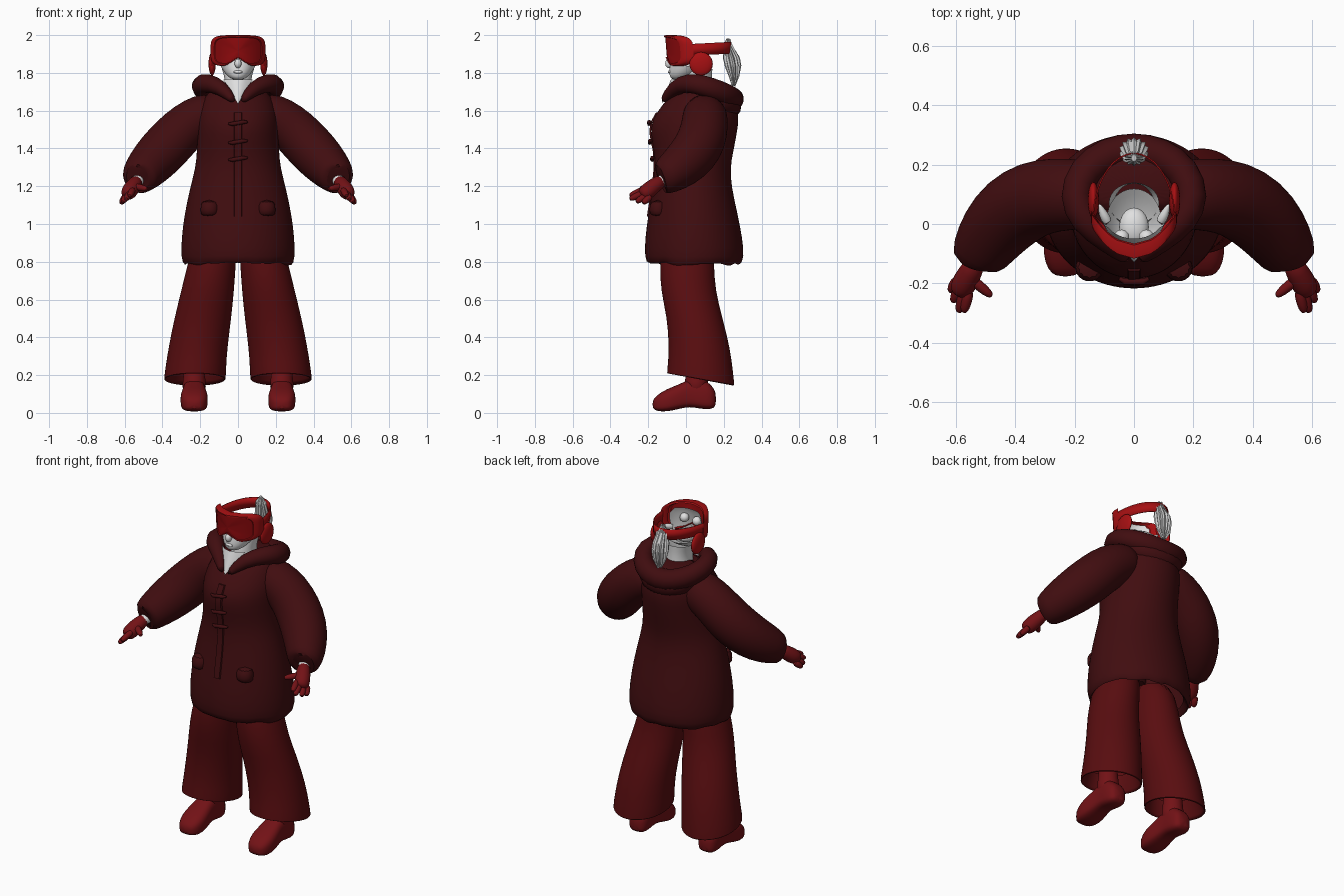
import bpy, bmesh, random
from math import sin, cos, pi
from mathutils import Vector as V

random.seed(3)
cube = bpy.data.objects.get("Cube")
if cube:
    bpy.data.objects.remove(cube)


def material(name, r, g, b):
    m = bpy.data.materials.new(name)
    m.use_nodes = True
    m.diffuse_color = (r, g, b, 1)
    m.node_tree.nodes["Principled BSDF"].inputs["Base Color"].default_value = (r, g, b, 1)
    return m


COAT = material("dark maroon", .052, .004, .005)
PANTS = material("deep red", .098, .004, .005)
LEATHER = material("glove red", .17, .006, .008)
FRAME = material("goggle red", .38, .005, .006)
LENS = material("lens red", .28, .003, .004)
SKIN = material("pale skin", .75, .75, .75)
HAIR = material("pale hair", .6, .6, .6)


def finish(name, bm, mats, smooth=True, sub=1, mirror=False):
    bmesh.ops.recalc_face_normals(bm, faces=bm.faces)
    me = bpy.data.meshes.new(name)
    bm.to_mesh(me)
    bm.free()
    for m in mats:
        me.materials.append(m)
    ob = bpy.data.objects.new(name, me)
    bpy.context.collection.objects.link(ob)
    if mirror:
        ob.modifiers.new("mirror", 'MIRROR').use_mirror_merge = False
    if sub:
        s = ob.modifiers.new("subdivision", 'SUBSURF')
        s.levels = s.render_levels = sub
    if smooth:
        bpy.ops.object.select_all(action='DESELECT')
        bpy.context.view_layer.objects.active = ob
        ob.select_set(True)
        bpy.ops.object.shade_smooth_by_angle(angle=.9)
    return ob


def skin_rings(bm, rings, closed=True, caps=(True, True)):
    vs = [[bm.verts.new(p) for p in r] for r in rings]
    n = len(vs[0])
    for a, b in zip(vs, vs[1:]):
        for i in range(n if closed else n - 1):
            j = (i + 1) % n
            bm.faces.new((a[i], a[j], b[j], b[i]))
    if caps[0]:
        bm.faces.new(vs[0])
    if caps[1]:
        bm.faces.new(vs[-1])


def loft(name, rings, mat, closed=True, caps=(True, True), **kw):
    bm = bmesh.new()
    skin_rings(bm, rings, closed, caps)
    return finish(name, bm, [mat], **kw)


def level(z, x0, x1, y0, y1, n=32, tilt=0):
    """Horizontal oval between the given limits; tilt lowers the back."""
    cx, cy, rx, ry = (x0 + x1) / 2, (y0 + y1) / 2, (x1 - x0) / 2, (y1 - y0) / 2
    return [V((cx + rx * cos(2 * pi * i / n), cy + ry * sin(2 * pi * i / n),
               z - tilt * sin(2 * pi * i / n))) for i in range(n)]


def tube_rings(path, n=16):
    pts = [V(p[:3]) for p in path]
    out = []
    for i, p in enumerate(pts):
        t = (pts[min(i + 1, len(pts) - 1)] - pts[max(i - 1, 0)]).normalized()
        u = t.cross(V((0, 0, 1))).normalized()
        w = u.cross(t)
        out.append([p + path[i][3] * (u * cos(2 * pi * k / n) + w * sin(2 * pi * k / n))
                    for k in range(n)])
    return out


def ball(name, centre, size, mat, mirror=False):
    bm = bmesh.new()
    bmesh.ops.create_uvsphere(bm, u_segments=20, v_segments=12, radius=1)
    for v in bm.verts:
        v.co = V(centre) + V([a * b for a, b in zip(v.co, size)])
    return finish(name, bm, [mat], sub=0, mirror=mirror)


# Coat body: height, half width, front, back
BODY = [(.83, .26, -.17, .26), (.775, .285, -.2, .285), (.82, .303, -.22, .31),
        (.92, .3, -.218, .3), (1.05, .285, -.2, .275), (1.2, .252, -.175, .24),
        (1.3, .225, -.165, .235), (1.38, .218, -.168, .25), (1.48, .215, -.19, .27),
        (1.55, .215, -.18, .28), (1.61, .205, -.14, .275), (1.67, .18, -.095, .25),
        (1.72, .14, -.04, .21)]
rings = [level(z, -w, w, f, b, 40) for z, w, f, b in BODY]
for p in rings[1]:
    p.z += random.uniform(-.02, .012)
loft("coat_body", rings, COAT, caps=(False, True))


def front_y(z):
    for a, b in zip(BODY[2:], BODY[3:]):
        if a[0] <= z <= b[0]:
            return a[2] + (b[2] - a[2]) * (z - a[0]) / (b[0] - a[0])


# Coat front: placket and toggles
strip = [(1.04 + .05 * i) for i in range(12)]
loft("coat_placket", [[V((x, front_y(z) - d, z)) for x, d in
                       ((-.022, -.004), (-.018, .006), (.018, .006), (.022, -.004))]
                      for z in strip], COAT, sub=0)
for z in (1.34, 1.43, 1.53):
    y = front_y(z) - .012
    loft("coat_toggle", tube_rings([(-.05, y + .01, z, .006), (-.03, y, z, .011),
                                    (.03, y, z + .01, .011), (.05, y + .01, z + .01, .006)], 8),
         COAT, sub=0)
loft("pocket_flap", [level(z, .1, .2, -.19 - d, -.1, 12) for z, d in
                     ((1.04, 0), (1.07, .008), (1.13, 0))], COAT, mirror=True)

# Hood lying round the neck
half = [(.018, -.128, 1.645, .018), (.085, -.06, 1.725, .042), (.17, .01, 1.75, .052),
        (.205, .09, 1.735, .056), (.17, .18, 1.7, .06), (.09, .235, 1.67, .062)]
path = half + [(0, .25, 1.655, .064)] + [(-x, y, z, r) for x, y, z, r in reversed(half)]
loft("hood_roll", tube_rings(path), COAT)
loft("hood_drape", [level(1.56, -.12, .12, .1, .285), level(1.63, -.19, .19, .02, .3),
                    level(1.7, -.2, .2, .02, .27), level(1.73, -.15, .15, .04, .2)], COAT)

# Sleeves, with the cuff turned inward
loft("sleeves", tube_rings([(.1, .1, 1.6, .1), (.18, .1, 1.575, .12), (.265, .1, 1.525, .125),
                            (.34, .085, 1.45, .132), (.41, .045, 1.375, .132),
                            (.475, -.025, 1.305, .12), (.52, -.1, 1.255, .1),
                            (.535, -.14, 1.235, .082), (.525, -.12, 1.25, .06)], 24),
     COAT, caps=(True, False), mirror=True)
loft("forearms", tube_rings([(.47, -.02, 1.3, .035), (.53, -.12, 1.23, .033),
                             (.555, -.165, 1.21, .03)]), SKIN, mirror=True)

# Gloves: palm, four fingers and thumb in one mesh
bm = bmesh.new()
skin_rings(bm, tube_rings([(.53, -.12, 1.235, .035), (.55, -.16, 1.21, .04),
                           (.57, -.195, 1.18, .046), (.585, -.225, 1.158, .04),
                           (.59, -.238, 1.15, .022)], 12))
roots = [(.558, -.235, 1.178), (.575, -.235, 1.16), (.59, -.215, 1.148), (.6, -.192, 1.142)]
tips = [(.575, -.3, 1.148), (.592, -.3, 1.13), (.612, -.265, 1.115), (.62, -.23, 1.108)]
for a, b in list(zip(roots, tips)) + [((.55, -.185, 1.2), (.478, -.245, 1.185))]:
    a, b = V(a), V(b)
    skin_rings(bm, tube_rings([(*a.lerp(b, t), r) for t, r in
                               ((-.2, .018), (.3, .02), (.75, .018), (1, .009))], 8))
finish("gloves", bm, [LEATHER], mirror=True)

# Flared trousers: height, inner, outer, front, back, tilt
LEG = [(.95, .0, .22, -.12, .14, 0), (.78, .012, .27, -.14, .15, 0), (.65, .02, .3, -.135, .155, 0),
       (.5, .035, .338, -.1, .195, 0), (.35, .055, .368, -.092, .235, .01),
       (.24, .062, .385, -.095, .25, .025), (.165, .064, .395, -.105, .26, .033),
       (.18, .075, .383, -.09, .247, .033), (.3, .085, .35, -.07, .21, .01)]
loft("trouser_legs", [level(z, a, b, f, k, 28, t) for z, a, b, f, k, t in LEG],
     PANTS, caps=(True, False), mirror=True)

# Shoes: position along the foot, half width, bottom, top
FOOT = [(-.178, .03, .025, .065), (-.155, .06, .008, .095), (-.1, .076, .006, .128),
        (-.04, .07, .02, .15), (.02, .058, .034, .18), (.08, .062, .02, .19),
        (.135, .058, .018, .15), (.16, .035, .035, .11)]
shoe = []
for y, w, lo, hi in FOOT:
    ring = []
    for i in range(20):
        c, s = cos(2 * pi * i / 20), sin(2 * pi * i / 20)
        k = .45 if s < 0 else .8
        ring.append(V((.232 + w * abs(c) ** .7 * (1 if c > 0 else -1), y,
                       (lo + hi) / 2 + (hi - lo) / 2 * abs(s) ** k * (1 if s > 0 else -1))))
    shoe.append(ring)
loft("shoes", shoe, LEATHER, mirror=True)
loft("shoe_ankles", [level(z, .232 - r, .232 + r, .055 - r, .055 + r, 16) for z, r in
                     ((.1, .068), (.17, .062), (.22, .055), (.34, .05))], LEATHER, mirror=True)

# Head shell, left open at the upper back
HEAD = [(1.763, .025, -.07, -.01), (1.778, .052, -.086, .03), (1.805, .075, -.09, .08),
        (1.835, .092, -.086, .12), (1.87, .104, -.08, .13), (1.91, .11, -.07, .13),
        (1.95, .108, -.06, .12), (1.97, .1, -.05, .1)]
bm = bmesh.new()
skin_rings(bm, [level(z, -w, w, f, b, 28) for z, w, f, b in HEAD], caps=(True, False))
gone = [f for f in bm.faces if f.calc_center_median().z > 1.84 and f.calc_center_median().y > 0]
bmesh.ops.delete(bm, geom=gone, context='FACES')
finish("head", bm, [SKIN])
loft("neck", [level(1.6, -.085, .085, -.03, .14), level(1.7, -.07, .07, -.02, .14),
              level(1.76, -.066, .066, -.02, .135), level(1.82, -.085, .085, 0, .14)],
     SKIN, caps=(True, False))
loft("open_neckline", [[V((s * .078, -.04 - .04 * (1 - s * s), 1.765)).lerp(V((0, -.13, 1.635)), t)
                        for s in (-1, -.5, 0, .5, 1)] for t in (0, .35, .7, .97)],
     SKIN, closed=False, caps=(False, False), sub=0)
ball("nose", (0, -.09, 1.85), (.018, .02, .025), SKIN)
ball("lips", (0, -.086, 1.805), (.024, .01, .008), SKIN)
ball("mouth_lining", (0, -.01, 1.83), (.05, .065, .035), SKIN)
ball("eyes", (.042, -.045, 1.91), (.026, .026, .026), SKIN, mirror=True)
loft("ears", tube_rings([(.085, .0, 1.86, .02), (.105, .035, 1.87, .018),
                         (.118, .07, 1.885, .004)], 8), SKIN, mirror=True)
ball("ear_pads", (.137, .08, 1.848), (.019, .062, .062), FRAME, mirror=True)


# Goggles: curved shield with a nose notch, lens inset in the frame
def goggle_ring(scale, depth):
    ring = []
    for i in range(48):
        c, s = cos(2 * pi * i / 48), sin(2 * pi * i / 48)
        x = .145 * abs(c) ** .45 * (1 if c > 0 else -1)
        z = .083 * abs(s) ** .45 * (1 if s > 0 else -1)
        if s < 0:
            z += .045 * max(0, 1 - abs(x) / .07)
        x, z = x * scale, z * scale
        ring.append(V((x, -.11 + 5 * x * x + depth - .08 * z, 1.917 + z)))
    return ring


STEPS = [(.03, .006), (.35, .006), (.7, .006), (.84, .006), (.87, 0), (.96, 0), (1, .012),
         (1, .045), (.9, .05), (.85, .03)]
bm = bmesh.new()
skin_rings(bm, [goggle_ring(*s) for s in STEPS], caps=(True, False))
bm.faces.ensure_lookup_table()
for i, f in enumerate(bm.faces):
    f.material_index = 1 if i < 3 * 48 or len(f.verts) > 4 else 0
finish("goggles", bm, [FRAME, LENS], sub=0)

arc = [pi * i / 32 for i in range(33)]
strap = loft("goggle_strap", [[V((.141 * cos(t), .005 + .235 * sin(t), z + .012 * sin(t)))
                               for t in arc] for z in (1.89, 1.952)],
             FRAME, closed=False, caps=(False, False), sub=0)
strap.modifiers.new("thickness", 'SOLIDIFY').thickness = .005

# Tied hair hanging behind, with ridged strands
TAIL = [(1.975, .01, .21, .235), (1.94, .034, .198, .25), (1.88, .047, .195, .285),
        (1.84, .05, .205, .293), (1.78, .042, .228, .282), (1.735, .014, .242, .265)]
tail = [level(z, -w, w, f, b, 28) for z, w, f, b in TAIL]
for ring in tail:
    mid = sum(ring, V()) / len(ring)
    for i, p in enumerate(ring):
        ring[i] = mid + (p - mid) * (1 if i % 2 else .82) + V((0, 0, random.uniform(-.008, .008)))
loft("hair_tail", tail, HAIR, smooth=False, sub=0)
